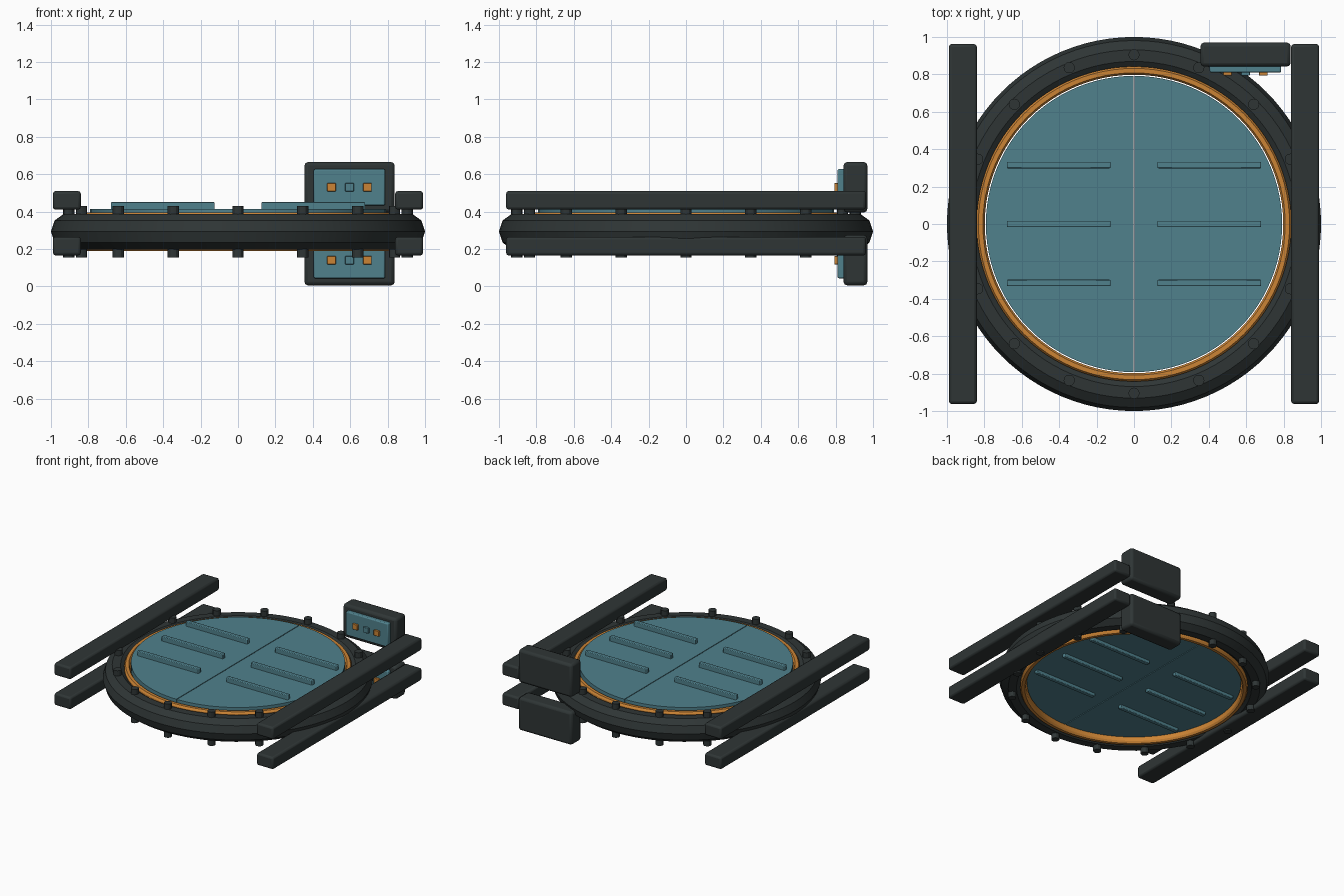
import bpy, bmesh, math
from mathutils import Matrix

cube = bpy.data.objects.get("Cube")
if cube:
    bpy.data.objects.remove(cube, do_unlink=True)


def material(name, rgb):
    m = bpy.data.materials.new(name)
    m.use_nodes = True
    m.diffuse_color = (*rgb, 1)
    bsdf = m.node_tree.nodes["Principled BSDF"]
    bsdf.inputs["Base Color"].default_value = (*rgb, 1)
    bsdf.inputs["Roughness"].default_value = 0.6
    return m


DARK = material("dark_metal", (0.028, 0.036, 0.036))
TEAL = material("teal_panel", (0.08, 0.22, 0.265))
ORANGE = material("orange_trim", (0.6, 0.23, 0.035))


def finish(name, bm, mat, bevel=0):
    bmesh.ops.recalc_face_normals(bm, faces=bm.faces)
    mesh = bpy.data.meshes.new(name)
    bm.to_mesh(mesh)
    bm.free()
    mesh.materials.append(mat)
    ob = bpy.data.objects.new(name, mesh)
    bpy.context.collection.objects.link(ob)
    if bevel:
        mod = ob.modifiers.new("bevel", "BEVEL")
        mod.width = bevel
        mod.segments = 2
    bpy.ops.object.select_all(action="DESELECT")
    ob.select_set(True)
    bpy.context.view_layer.objects.active = ob
    bpy.ops.object.shade_smooth_by_angle(angle=math.radians(30))
    return ob


def box(name, x, y, z, mat, bevel=0):
    """Box from (min, max) spans."""
    bm = bmesh.new()
    bmesh.ops.create_cube(bm, size=1)
    for v in bm.verts:
        for i, (lo, hi) in enumerate((x, y, z)):
            v.co[i] = lo if v.co[i] < 0 else hi
    return finish(name, bm, mat, bevel)


def lathe(name, profile, mat, steps=96):
    """Revolve a closed (radius, height) profile about z."""
    bm = bmesh.new()
    rings = []
    for s in range(steps):
        a = math.tau * s / steps
        rings.append([bm.verts.new((r * math.cos(a), r * math.sin(a), z)) for r, z in profile])
    n = len(profile)
    for s in range(steps):
        a, b = rings[s], rings[(s + 1) % steps]
        for i in range(n):
            j = (i + 1) % n
            bm.faces.new((a[i], b[i], b[j], a[j]))
    return finish(name, bm, mat)


MID = 0.293  # middle height of the frame

# Faceted round frame
lathe("round_frame", [(0.9 + 0.1 * math.cos(math.tau * i / 10),
                       MID + 0.1 * math.sin(math.tau * i / 10)) for i in range(10)], DARK)

# Chamfered trim lining the opening
half = [(0.798, 0.088), (0.808, 0.103), (0.832, 0.103), (0.842, 0.088)]
lathe("trim_ring", [(r, MID + h) for r, h in half]
      + [(r, MID - h) for r, h in reversed(half)], ORANGE)

# Two half-round doors with a narrow seam, and their ribs
for side, label in ((1, "left"), (-1, "right")):
    bm = bmesh.new()
    rim = [(side * max(0.003, 0.792 * math.sin(math.pi * i / 48)),
            0.792 * math.cos(math.pi * i / 48)) for i in range(49)]
    face = bm.faces.new([bm.verts.new((x, y, 0.235)) for x, y in rim])
    top = bmesh.ops.extrude_face_region(bm, geom=[face], use_keep_orig=True)
    for v in top["geom"]:
        if isinstance(v, bmesh.types.BMVert):
            v.co.z = 0.413
    finish(label + "_door", bm, TEAL)
    for k, y in enumerate((-0.315, 0, 0.315)):
        x = sorted((side * 0.125, side * 0.68))
        box(f"{label}_door_rib_{k + 1}", x, (y - 0.017, y + 0.017), (0.21, 0.45), TEAL, 0.005)

# Bolts through the frame
for k in range(16):
    bm = bmesh.new()
    a = math.tau * k / 16
    spot = Matrix.Translation((0.905 * math.cos(a), 0.905 * math.sin(a), MID))
    bmesh.ops.create_cone(bm, cap_ends=True, segments=12, radius1=0.03, radius2=0.03,
                          depth=0.275, matrix=spot)
    finish(f"bolt_{k + 1}", bm, DARK)

# Rails above and below on both sides
for side, label in ((1, "left"), (-1, "right")):
    for level, z in (("upper", 0.41), ("lower", 0.165)):
        x = sorted((side * 0.84, side * 0.99))
        box(f"{label}_{level}_rail", x, (-0.962, 0.962), (z, z + 0.1), DARK, 0.015)

# Control boxes with screens and buttons
for level, z in (("upper", 0.53), ("lower", 0.14)):
    box(level + "_control_box", (0.355, 0.838), (0.842, 0.97), (z - 0.135, z + 0.135), DARK, 0.02)
    box(level + "_screen", (0.405, 0.787), (0.81, 0.85), (z - 0.097, z + 0.097), TEAL, 0.008)
    for k, mat in enumerate((ORANGE, TEAL, ORANGE)):
        x = 0.5 + 0.096 * k
        box(f"{level}_button_{k + 1}", (x - 0.023, x + 0.023), (0.793, 0.82),
            (z - 0.022, z + 0.022), mat, 0.003)
